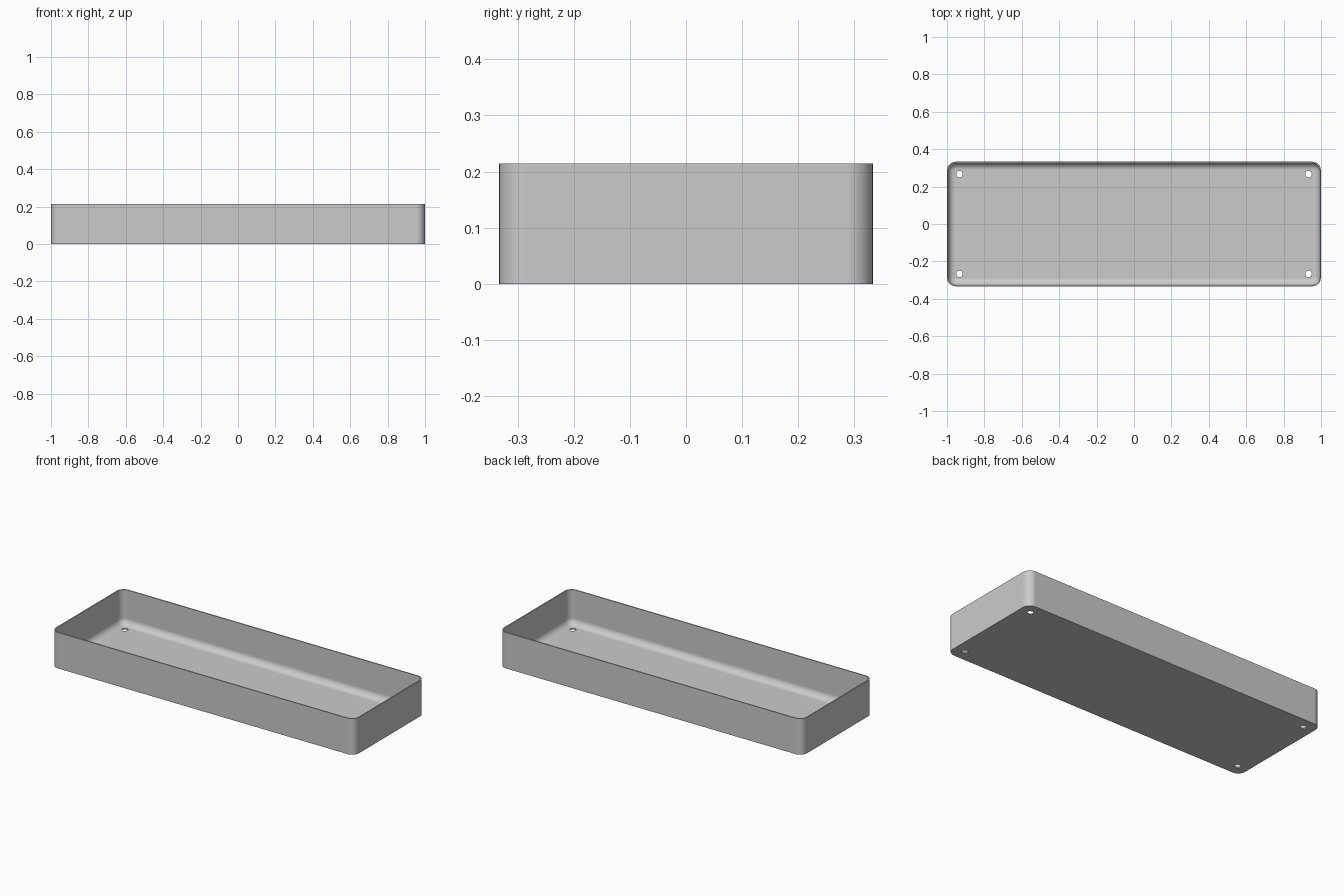
import bpy, bmesh
from math import sin, cos, pi

old = bpy.data.objects.get("Cube")
if old:
    bpy.data.objects.remove(old, do_unlink=True)

HALF_X, HALF_Y, HEIGHT = 1.0, 0.333, 0.214
CORNER, WALL, FILLET = 0.047, 0.0067, 0.038
CORNER_STEPS, FILLET_STEPS = 10, 8

grey = bpy.data.materials.new("grey")
grey.use_nodes = True
colour = (0.6, 0.6, 0.6, 1)
grey.diffuse_color = colour
grey.node_tree.nodes["Principled BSDF"].inputs["Base Color"].default_value = colour


def rounded_ring(bm, inset, z):
    """Rounded rectangle of vertices, inset from the outer outline."""
    r = CORNER - inset
    cx, cy = HALF_X - CORNER, HALF_Y - CORNER
    ring = []
    for k, (sx, sy) in enumerate([(1, 1), (-1, 1), (-1, -1), (1, -1)]):
        for i in range(CORNER_STEPS + 1):
            a = (k + i / CORNER_STEPS) * pi / 2
            ring.append(bm.verts.new((sx * cx + r * cos(a), sy * cy + r * sin(a), z)))
    return ring


# Tray shell: outer wall, rim, inner wall, then the fillet down to the floor
bm = bmesh.new()
levels = [(0, 0), (0, HEIGHT), (WALL, HEIGHT)]
for i in range(FILLET_STEPS + 1):
    a = i / FILLET_STEPS * pi / 2
    levels.append((WALL + FILLET * (1 - cos(a)), WALL + FILLET * (1 - sin(a))))
rings = [rounded_ring(bm, inset, z) for inset, z in levels]
for low, high in zip(rings, rings[1:]):
    for i in range(len(low)):
        j = (i + 1) % len(low)
        bm.faces.new((low[i], low[j], high[j], high[i]))
bm.faces.new(rings[0][::-1])
bm.faces.new(rings[-1])
bmesh.ops.recalc_face_normals(bm, faces=bm.faces)
mesh = bpy.data.meshes.new("tray")
bm.to_mesh(mesh)
bm.free()
tray = bpy.data.objects.new("tray", mesh)
bpy.context.collection.objects.link(tray)
mesh.materials.append(grey)

# Four round screw holes through the floor
cutters = []
for sx in (-1, 1):
    for sy in (-1, 1):
        bpy.ops.mesh.primitive_cylinder_add(vertices=32, radius=0.0175, depth=0.1,
                                            location=(sx * 0.933, sy * 0.267, 0))
        cutter = bpy.context.object
        cutter.name = "hole_cutter"
        cutter.hide_render = True
        cutter.data.materials.append(grey)
        cut = tray.modifiers.new("hole", 'BOOLEAN')
        cut.object = cutter
        cut.operation = 'DIFFERENCE'
        cut.solver = 'EXACT'
        cutters.append(cutter)

bpy.ops.object.select_all(action='DESELECT')
bpy.context.view_layer.objects.active = tray
tray.select_set(True)
for name in [m.name for m in tray.modifiers]:
    bpy.ops.object.modifier_apply(modifier=name)
for cutter in cutters:
    bpy.data.objects.remove(cutter, do_unlink=True)

# Smooth corners and fillet, flat walls and floor
bpy.ops.object.shade_smooth_by_angle(angle=pi / 6)
weighted = tray.modifiers.new("flat_faces", 'WEIGHTED_NORMAL')
weighted.keep_sharp = True
